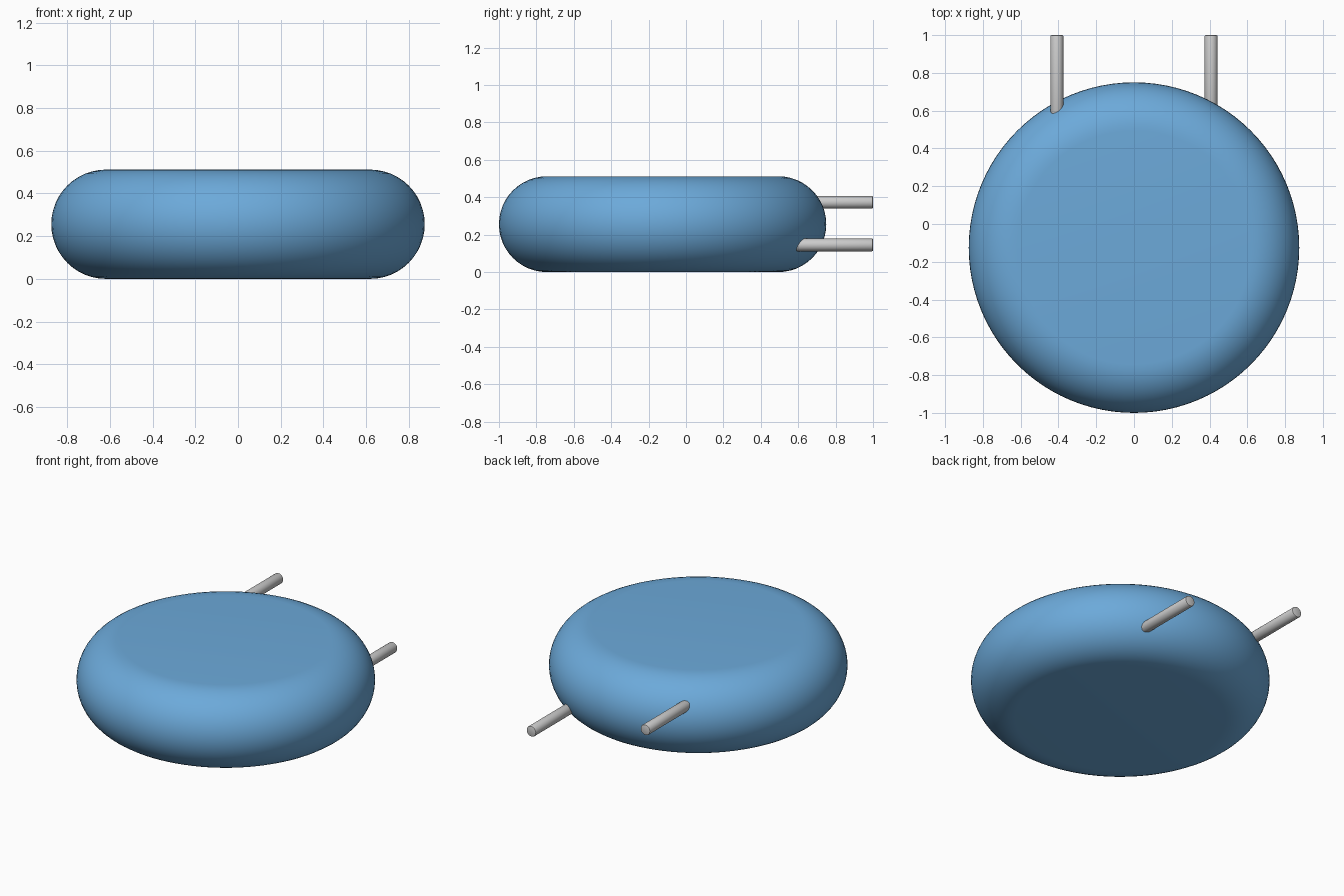
import bpy, bmesh, math
from mathutils import Matrix

if "Cube" in bpy.data.objects:
    bpy.data.objects.remove(bpy.data.objects["Cube"])

RADIUS, HEIGHT, CENTRE_Y = 0.875, 0.512, -0.125
ROUND = HEIGHT / 2


def material(name, colour):
    mat = bpy.data.materials.new(name)
    mat.diffuse_color = colour
    mat.use_nodes = True
    mat.node_tree.nodes["Principled BSDF"].inputs["Base Color"].default_value = mat.diffuse_color
    return mat


def finish(bm, name, mat=None):
    bmesh.ops.recalc_face_normals(bm, faces=bm.faces)
    mesh = bpy.data.meshes.new(name)
    bm.to_mesh(mesh)
    bm.free()
    obj = bpy.data.objects.new(name, mesh)
    bpy.context.collection.objects.link(obj)
    if mat:
        mesh.materials.append(mat)
    bpy.ops.object.select_all(action='DESELECT')
    obj.select_set(True)
    bpy.context.view_layer.objects.active = obj
    bpy.ops.object.shade_smooth_by_angle(angle=math.radians(35))
    return obj


# Round tank body: a flat disc with a fully rounded rim, spun from a half profile
bm = bmesh.new()
profile = [(0, 0)]
for i in range(25):
    a = -math.pi / 2 + math.pi * i / 24
    profile.append((RADIUS - ROUND + ROUND * math.cos(a), ROUND + ROUND * math.sin(a)))
profile.append((0, HEIGHT))
verts = [bm.verts.new((r, 0, z)) for r, z in profile]
edges = [bm.edges.new(pair) for pair in zip(verts, verts[1:])]
bmesh.ops.spin(bm, geom=verts + edges, cent=(0, 0, 0), axis=(0, 0, 1),
               angle=math.tau, steps=96, use_duplicate=False)
bmesh.ops.remove_doubles(bm, verts=bm.verts, dist=1e-5)
body = finish(bm, "tank_body", material("tank_blue", (0.15, 0.4, 0.7, 1)))
body.location.y = CENTRE_Y


# Connection pipes leaving the back, one low and one high
def pipe(name, x, z, start=0.55, end=1.0, radius=0.034):
    bm = bmesh.new()
    place = Matrix.Rotation(math.pi / 2, 4, 'X')
    bmesh.ops.create_cone(bm, cap_ends=True, segments=32, radius1=radius,
                          radius2=radius, depth=end - start, matrix=place)
    rims = [e for e in bm.edges if abs(e.verts[0].co.y - e.verts[1].co.y) < 1e-5]
    bmesh.ops.bevel(bm, geom=rims, offset=0.006, segments=2, profile=0.5, affect='EDGES')
    obj = finish(bm, name)
    obj.location = (x, (start + end) / 2, z)


pipe("upper_pipe", -0.408, 0.373)
pipe("lower_pipe", 0.408, 0.145)
